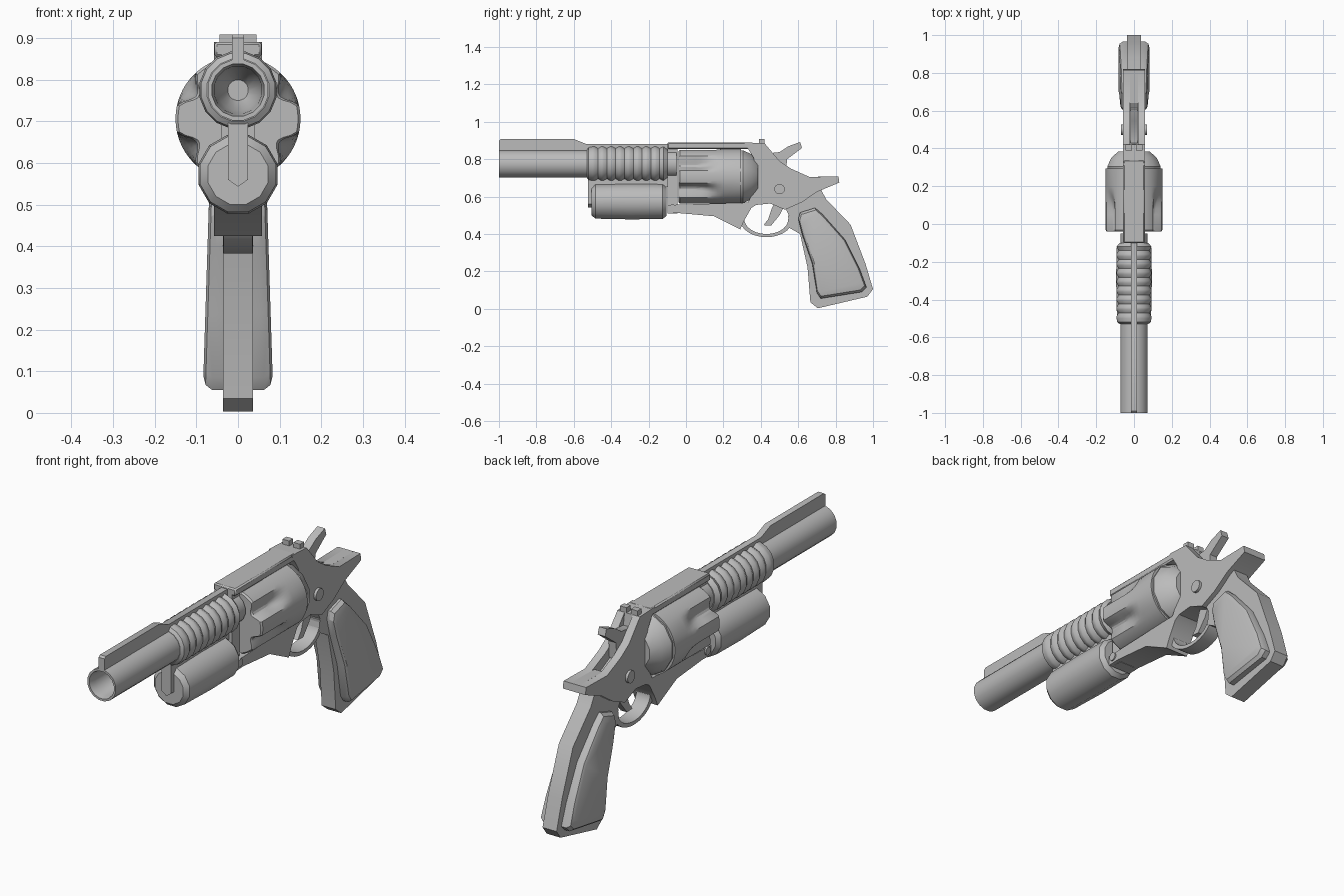
import bpy, bmesh, math
from mathutils import Vector

cube = bpy.data.objects.get("Cube")
if cube:
    bpy.data.objects.remove(cube, do_unlink=True)

grey = bpy.data.materials.new("plain_grey")
grey.use_nodes = True
colour = (0.5, 0.5, 0.5, 1)
grey.diffuse_color = colour
grey.node_tree.nodes["Principled BSDF"].inputs["Base Color"].default_value = colour


def loft(name, loops, bevel=0):
    """Skin matching closed loops of points and cap both ends."""
    bm = bmesh.new()
    rings = [[bm.verts.new(p) for p in loop] for loop in loops]
    count = len(rings[0])
    for a, b in zip(rings, rings[1:]):
        for i in range(count):
            j = (i + 1) % count
            bm.faces.new((a[i], a[j], b[j], b[i]))
    bm.faces.new(rings[0])
    bm.faces.new(rings[-1])
    bmesh.ops.recalc_face_normals(bm, faces=bm.faces)
    mesh = bpy.data.meshes.new(name)
    bm.to_mesh(mesh)
    bm.free()
    mesh.materials.append(grey)
    obj = bpy.data.objects.new(name, mesh)
    bpy.context.collection.objects.link(obj)
    if bevel:
        mod = obj.modifiers.new("edge_bevel", "BEVEL")
        mod.width = bevel
        mod.segments = 1
    bpy.ops.object.select_all(action="DESELECT")
    obj.select_set(True)
    bpy.context.view_layer.objects.active = obj
    bpy.ops.object.shade_smooth_by_angle()
    return obj


def plate(name, profile, x_min, x_max, bevel=0):
    """Extrude a side profile of (y, z) points across x."""
    return loft(name, [[(x, y, z) for y, z in profile] for x in (x_min, x_max)], bevel)


def slab(name, profile, half, bevel=0):
    return plate(name, profile, -half, half, bevel)


def block(name, y0, y1, z0, z1, half, bevel=0):
    return slab(name, [(y0, z0), (y1, z0), (y1, z1), (y0, z1)], half, bevel)


def turned(name, profile, height, sides, shape=None):
    """Turn (y, radius) points about a lengthwise axis; shape may vary the radius."""
    loops = []
    for y, radius in profile:
        ring = []
        for i in range(sides):
            angle = math.tau * (i + 0.5) / sides
            r = shape(y, angle, radius) if shape else radius
            ring.append((r * math.cos(angle), y, height + r * math.sin(angle)))
        loops.append(ring)
    return loft(name, loops)


def disc(name, y, z, radius, half, sides=14):
    """Round pin running across x."""
    angles = [math.tau * i / sides for i in range(sides)]
    slab(name, [(y + radius * math.cos(a), z + radius * math.sin(a)) for a in angles], half)


# Barrel with a blind bore, and its ribbed sleeve
BORE = 0.775
turned("barrel", [(-0.75, 0.025), (-0.8, 0.05), (-0.97, 0.058), (-1, 0.064),
                  (-1, 0.074), (-0.05, 0.074)], BORE, 16)
sleeve = [(-0.53, 0.076), (-0.52, 0.09)]
ridges = 8
for i in range(ridges):
    start = -0.5 + i * 0.047
    sleeve += [(start, 0.094), (start + 0.012, 0.094), (start + 0.03, 0.084)]
sleeve += [(-0.12, 0.094), (-0.1, 0.078)]
turned("ribbed_sleeve", sleeve, BORE, 16)

# Sighting rib along the barrel
slab("barrel_rib", [(-1, 0.84), (-0.08, 0.84), (-0.08, 0.88), (-0.53, 0.88),
                    (-0.6, 0.908), (-0.99, 0.908), (-1, 0.9)], 0.015)

# Lower tube with its hanger and spacer
turned("lower_tube", [(-0.505, 0.075), (-0.485, 0.094), (-0.3, 0.098),
                      (-0.125, 0.096), (-0.105, 0.08)], 0.573, 12)
loft("tube_hanger", [[(x, y, z) for x, z in
                      [(-0.024, 0.71), (0.024, 0.71), (0.024, 0.56), (0, 0.543), (-0.024, 0.56)]]
                     for y in (-0.525, -0.48)])
block("tube_spacer", -0.5, -0.09, 0.65, 0.705, 0.024)


# Fluted drum: grooves open at the front and fade out toward the rear
def fluted(y, angle, radius):
    wave = max(0, -math.cos(angle * 6)) ** 0.8
    fade = min(1, max(0, (0.2 - y) / 0.13))
    return radius - 0.036 * wave * fade * fade * (3 - 2 * fade)


DRUM = 0.706
drum = [(-0.04, 0.144), (-0.032, 0.15)] + [(0.05 + 0.03 * i, 0.15) for i in range(6)]
turned("drum", drum + [(0.295, 0.15)], DRUM, 72, fluted)
turned("drum_rear_cone", [(0.29, 0.143), (0.305, 0.146), (0.35, 0.125), (0.385, 0.085)], DRUM, 12)

# Frame around the drum
block("top_strap", -0.1, 0.34, 0.855, 0.89, 0.057, 0.006)
block("front_post", -0.1, -0.045, 0.51, 0.87, 0.04)
slab("lower_strap", [(-0.1, 0.51), (-0.04, 0.512), (0.15, 0.495), (0.29, 0.425),
                     (0.31, 0.47), (0.35, 0.54), (0.4, 0.57), (-0.1, 0.555)], 0.058)
disc("front_screw", -0.072, 0.54, 0.019, 0.064)

# Rear frame: a low core between two cheek plates leaves the hammer slot
lower_edge = [(0.82, 0.675), (0.7, 0.625), (0.62, 0.57), (0.53, 0.53), (0.45, 0.563), (0.32, 0.55)]
cheek = [(0.31, 0.89), (0.42, 0.885), (0.5, 0.79), (0.56, 0.75), (0.66, 0.705), (0.815, 0.708)]
recess = [(0.365, 0.63), (0.385, 0.73), (0.36, 0.81)]
plate("right_cheek", cheek + lower_edge + recess, -0.058, -0.021)
plate("left_cheek", cheek + lower_edge + recess, 0.021, 0.058)
core = [(0.31, 0.89), (0.42, 0.885), (0.44, 0.76), (0.6, 0.68), (0.64, 0.705), (0.815, 0.708)]
slab("frame_core", core + lower_edge + recess, 0.022)
disc("frame_screw", 0.5, 0.64, 0.028, 0.07)

# Rear sights
for side, x in (("left", 0.028), ("right", -0.028)):
    plate(side + "_rear_sight", [(0.39, 0.87), (0.42, 0.87), (0.42, 0.909), (0.39, 0.909)],
          x - 0.017, x + 0.017)

# Hammer and trigger
slab("hammer", [(0.42, 0.74), (0.43, 0.83), (0.5, 0.838), (0.545, 0.868), (0.61, 0.892),
                (0.62, 0.86), (0.54, 0.8), (0.535, 0.72)], 0.019)
slab("trigger", [(0.48, 0.58), (0.53, 0.56), (0.5, 0.5), (0.455, 0.445), (0.415, 0.447),
                 (0.44, 0.48), (0.46, 0.54)], 0.016)

# Trigger guard: a curved band
inner, outer = [], []
for i in range(17):
    a = math.radians(165 + i * 13)
    inner.append((0.43 + 0.118 * math.cos(a), 0.48 + 0.08 * math.sin(a)))
    outer.append((0.43 + 0.142 * math.cos(a), 0.48 + 0.097 * math.sin(a)))
slab("trigger_guard", inner + outer[::-1], 0.035)

# Grip frame
slab("grip_frame", [(0.5, 0.6), (0.55, 0.5), (0.54, 0.44), (0.61, 0.4), (0.65, 0.22), (0.665, 0.035),
                    (0.705, 0.003), (0.97, 0.065), (1, 0.105), (0.96, 0.24), (0.88, 0.45),
                    (0.75, 0.585), (0.72, 0.64), (0.6, 0.66)], 0.036)

# Domed grip panels on both sides
outline = [(0.61, 0.515), (0.69, 0.54), (0.73, 0.505), (0.85, 0.37), (0.93, 0.21), (0.965, 0.115),
           (0.94, 0.09), (0.72, 0.055), (0.7, 0.085), (0.675, 0.24), (0.62, 0.4), (0.6, 0.48)]
centre = sum((Vector(p) for p in outline), Vector((0, 0))) / len(outline)
for side, sign in (("left", 1), ("right", -1)):
    loops = []
    for scale, drop in ((1, None), (1, 0.022), (0.95, 0.006), (0.86, 0)):
        loop = []
        for point in outline:
            y, z = centre + (Vector(point) - centre) * scale
            x = 0.03 if drop is None else 0.086 - 0.032 * z - drop
            loop.append((sign * x, y, z))
        loops.append(loop)
    loft(side + "_grip_panel", loops)
